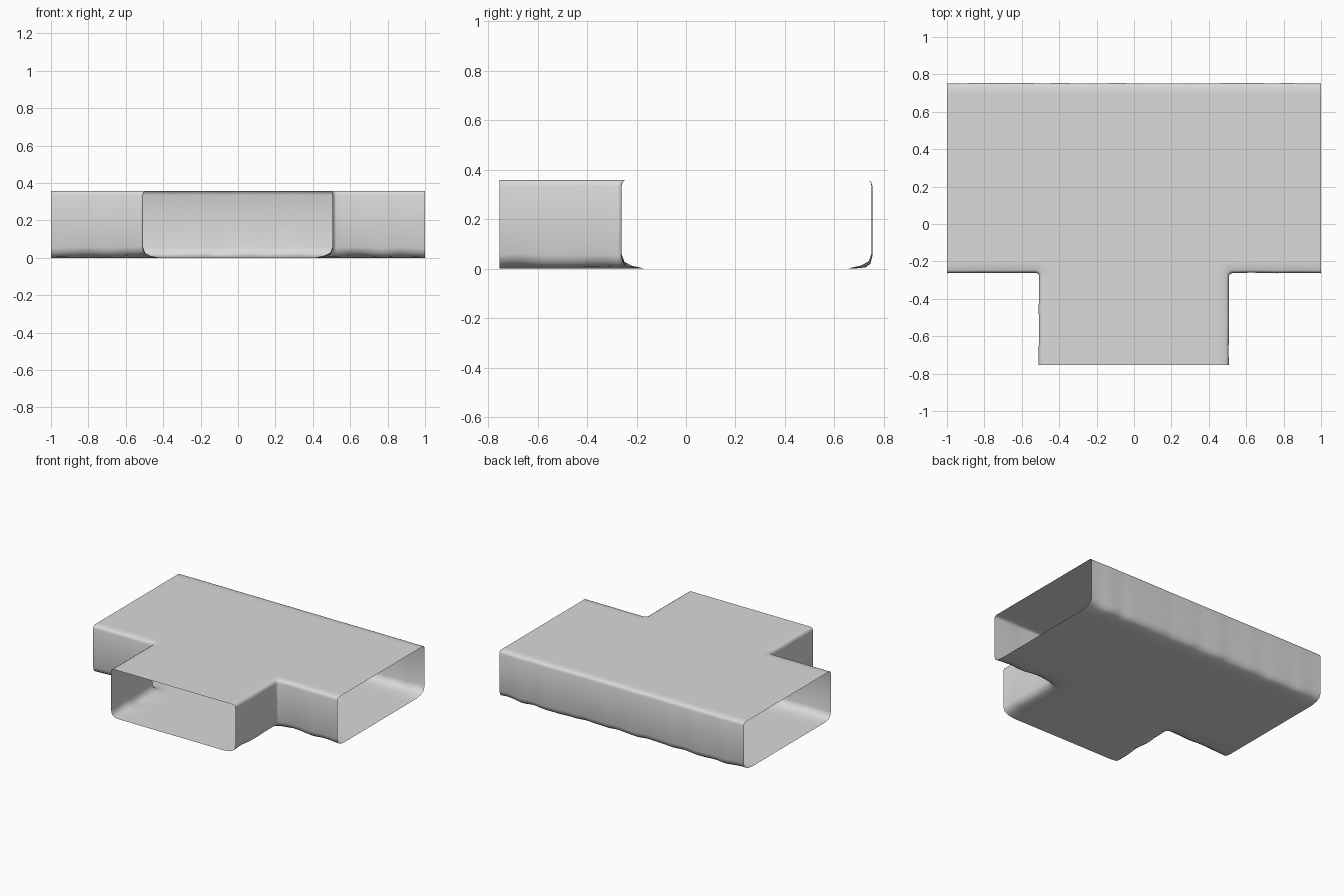
import bpy, bmesh, math
from mathutils import Vector, noise

cube = bpy.data.objects.get("Cube")
if cube:
    bpy.data.objects.remove(cube, do_unlink=True)

# Overall plan of the tunnel junction
HALF_X, BACK, FRONT = 1.0, 0.752, -0.755
ARM_X, WING_Y, FILLET = 0.508, -0.262, 0.02
STEP = 0.04

# Wall section from floor to roof: inset, height, roughness of inset, roughness of height
SECTION = [(0.17, 0, 0, 0), (0.085, 0, 0.025, 0), (0.035, 0.009, 0.015, 0.006),
           (0.01, 0.024, 0.006, 0.008), (0, 0.055, 0.003, 0.008),
           (0, 0.2, 0.003, 0), (0, 0.335, 0.003, 0),
           (0.005, 0.352, 0.002, 0), (0.016, 0.358, 0, 0), (0.06, 0.358, 0, 0)]


def line(a, b, count):
    return [Vector(a).lerp(Vector(b), i / count) for i in range(count + 1)]


def back_path(d):
    return line((HALF_X, BACK - d), (-HALF_X, BACK - d), round(2 * HALF_X / STEP))


def corner_path(d):
    """Wing wall, rounded inner corner and arm wall on the right side."""
    cx, cy, r = -ARM_X - FILLET, WING_Y - FILLET, FILLET + d
    arc = [Vector((cx + r * math.sin(t), cy + r * math.cos(t)))
           for t in (math.pi / 2 * i / 5 for i in range(1, 5))]
    return (line((-HALF_X, cy + r), (cx, cy + r), 12) + arc
            + line((cx + r, cy), (cx + r, FRONT), 12))


def mirrored(path):
    return [Vector((-p.x, p.y)) for p in reversed(path)]


def make_row(bm, path_of, d, z, rough_d, rough_z):
    """One horizontal row of wall vertices with a rough, hewn edge."""
    verts = []
    for base, p in zip(path_of(0), path_of(d)):
        n = noise.noise(Vector((base.x, base.y, 0.3)) * 9)
        q = path_of(d + rough_d * n)[len(verts)]
        verts.append(bm.verts.new((q.x, q.y, max(0, z + rough_z * n))))
    return verts


# Three wall strips joined by the floor and the roof; the three tunnel mouths stay open
bm = bmesh.new()
loops = [[] for _ in SECTION]
for path_of in (back_path, corner_path, lambda d: mirrored(corner_path(d))):
    rows = [make_row(bm, path_of, *level) for level in SECTION]
    for loop, row in zip(loops, rows):
        loop.extend(row)
    for low, high in zip(rows, rows[1:]):
        for i in range(len(low) - 1):
            bm.faces.new((low[i], low[i + 1], high[i + 1], high[i]))
bm.faces.new(loops[0])
roof = bm.faces.new(loops[-1])
bmesh.ops.recalc_face_normals(bm, faces=bm.faces[:])
bm.normal_update()
if roof.normal.z < 0:
    bmesh.ops.reverse_faces(bm, faces=bm.faces[:])

mesh = bpy.data.meshes.new("tunnel_junction")
bm.to_mesh(mesh)
bm.free()
tunnel = bpy.data.objects.new("tunnel_junction", mesh)
bpy.context.collection.objects.link(tunnel)

# Plain grey stone
stone = bpy.data.materials.new("grey_stone")
stone.use_nodes = True
colour = (0.7, 0.7, 0.7, 1)
stone.diffuse_color = colour
stone.node_tree.nodes["Principled BSDF"].inputs["Base Color"].default_value = colour
mesh.materials.append(stone)

bpy.ops.object.select_all(action="DESELECT")
tunnel.select_set(True)
bpy.context.view_layer.objects.active = tunnel
bpy.ops.object.shade_smooth_by_angle(angle=math.radians(50))
